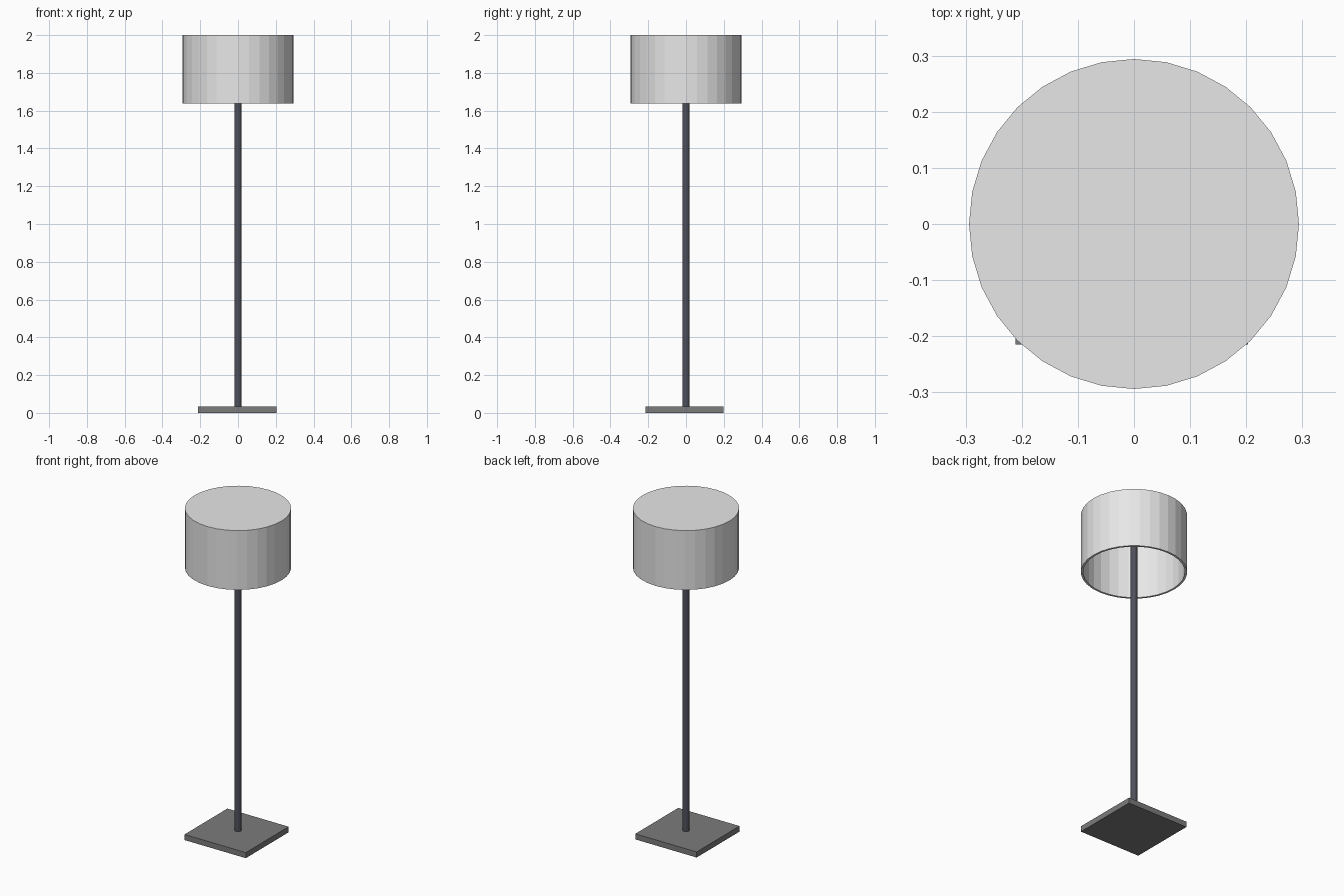
import bpy
import bmesh
import math

if "Cube" in bpy.data.objects:
    bpy.data.objects.remove(bpy.data.objects["Cube"])


def material(name, rgb):
    m = bpy.data.materials.new(name)
    m.diffuse_color = (*rgb, 1.0)
    m.use_nodes = True
    m.node_tree.nodes["Principled BSDF"].inputs["Base Color"].default_value = m.diffuse_color
    return m


def make_object(name, bm, mat):
    bmesh.ops.recalc_face_normals(bm, faces=bm.faces)
    mesh = bpy.data.meshes.new(name)
    bm.to_mesh(mesh)
    bm.free()
    mesh.materials.append(mat)
    obj = bpy.data.objects.new(name, mesh)
    bpy.context.collection.objects.link(obj)
    return obj


def lathe(name, profile, sides, mat, closed_ends=True):
    """Turn a (radius, z) profile around the z axis, capping both ends."""
    bm = bmesh.new()
    rings = []
    for r, z in profile:
        rings.append([bm.verts.new((r * math.cos(2 * math.pi * i / sides),
                                    r * math.sin(2 * math.pi * i / sides), z))
                      for i in range(sides)])
    for a, b in zip(rings, rings[1:]):
        for i in range(sides):
            j = (i + 1) % sides
            bm.faces.new((a[i], a[j], b[j], b[i]))
    bm.faces.new(rings[0])
    bm.faces.new(rings[-1])
    return make_object(name, bm, mat)


shade_white = material("shade white", (0.8, 0.8, 0.8))
base_grey = material("base grey", (0.2, 0.2, 0.2))
pole_slate = material("pole slate", (0.08, 0.08, 0.107))

# Square foot plate, slightly off centre
x0, x1, y0, y1, h = -0.211, 0.203, -0.215, 0.199, 0.034
bm = bmesh.new()
bmesh.ops.create_cube(bm, size=1.0)
for v in bm.verts:
    v.co = (x1 if v.co.x > 0 else x0,
            y1 if v.co.y > 0 else y0,
            h if v.co.z > 0 else 0.0)
make_object("base_plate", bm, base_grey)

# Thin upright, running up inside the shade to its top
lathe("pole", [(0.019, 0.03), (0.019, 1.99)], 16, pole_slate)

# Drum shade: closed top, open underneath, with a thin wall
R, t = 0.294, 0.012
lathe("lamp_shade",
      [(R, 2.0), (R, 1.638), (R - t, 1.638), (R - t, 2.0 - t)],
      32, shade_white)
